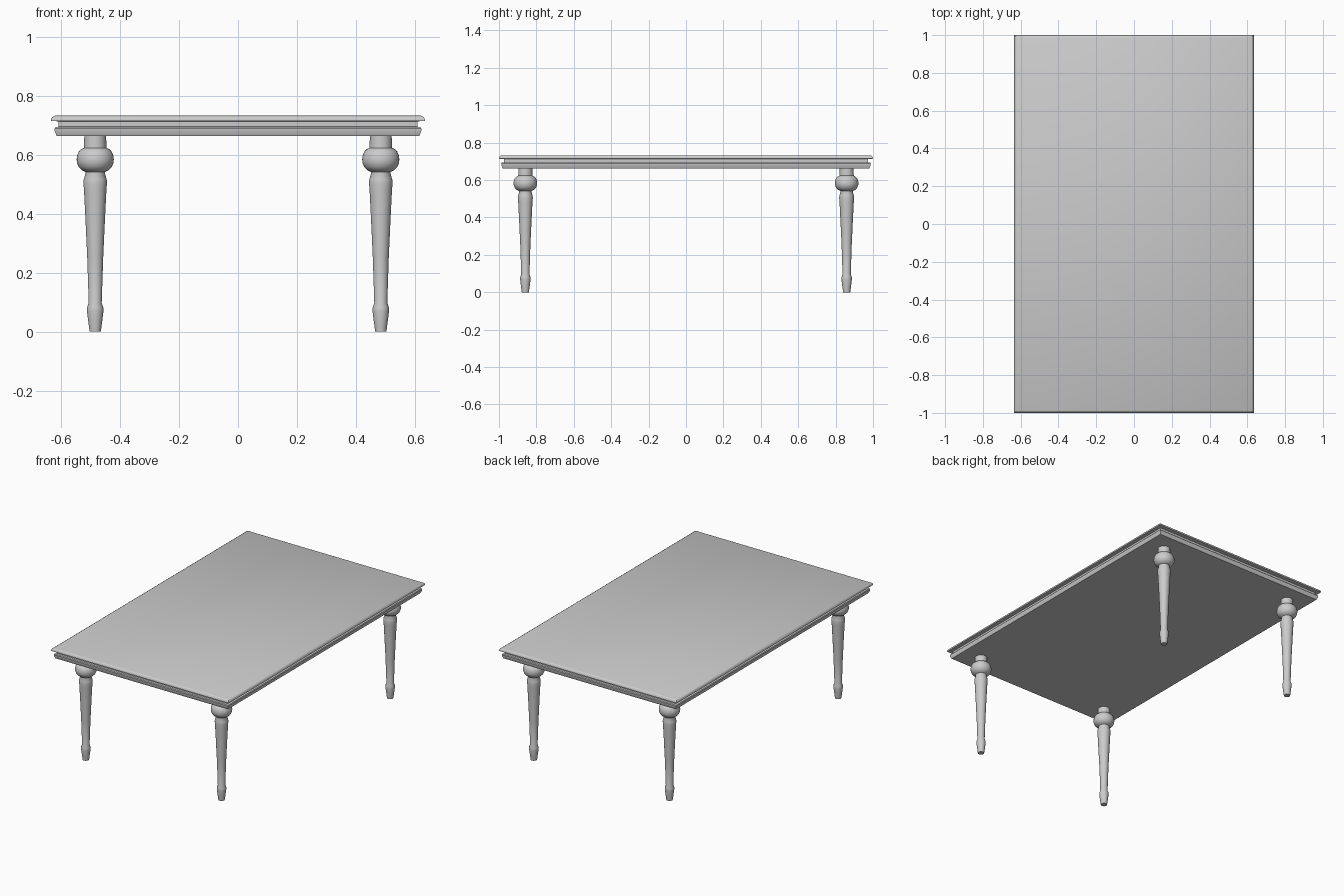
import bpy, bmesh
from math import cos, sin, pi

if "Cube" in bpy.data.objects:
    bpy.data.objects.remove(bpy.data.objects["Cube"])


def make_object(name, bm, angle):
    bmesh.ops.recalc_face_normals(bm, faces=bm.faces[:])
    mesh = bpy.data.meshes.new(name)
    bm.to_mesh(mesh)
    bm.free()
    obj = bpy.data.objects.new(name, mesh)
    bpy.context.collection.objects.link(obj)
    bpy.ops.object.select_all(action='DESELECT')
    obj.select_set(True)
    bpy.context.view_layer.objects.active = obj
    bpy.ops.object.shade_smooth_by_angle(angle=angle)
    return obj


def loft(rings):
    """Bridge closed rings of points and cap both ends."""
    bm = bmesh.new()
    loops = [[bm.verts.new(p) for p in ring] for ring in rings]
    n = len(loops[0])
    for a, b in zip(loops, loops[1:]):
        for i in range(n):
            j = (i + 1) % n
            bm.faces.new((a[i], a[j], b[j], b[i]))
    bm.faces.new(loops[0])
    bm.faces.new(loops[-1])
    return bm


# Tabletop: moulded edge profile (inset from outer edge, height) around a rectangle
HALF_X, HALF_Y = 0.634, 1.0
edge = [(0.020, 0.663), (0.013, 0.678), (0.012, 0.688), (0.015, 0.693),
        (0.026, 0.695), (0.026, 0.713), (0.000, 0.714), (0.000, 0.720),
        (0.004, 0.727), (0.013, 0.732)]
rings = []
for inset, z in edge:
    x, y = HALF_X - inset, HALF_Y - inset
    rings.append([(-x, -y, z), (x, -y, z), (x, y, z), (-x, y, z)])
make_object("tabletop", loft(rings), 0.6)

# Turned legs: lathe profile (radius, height)
profile = [(0.019, 0.0), (0.023, 0.03), (0.028, 0.070), (0.0275, 0.082),
           (0.022, 0.098), (0.027, 0.25), (0.033, 0.38), (0.038, 0.48),
           (0.040, 0.505), (0.039, 0.515), (0.033, 0.537), (0.034, 0.542),
           (0.046, 0.548), (0.056, 0.558), (0.0615, 0.571), (0.063, 0.583),
           (0.0615, 0.597), (0.056, 0.610), (0.047, 0.619), (0.038, 0.623),
           (0.037, 0.664)]
SIDES = 32
for side_y, row in ((-1, "front"), (1, "back")):
    for side_x, side in ((-1, "left"), (1, "right")):
        rings = [[(r * cos(2 * pi * i / SIDES), r * sin(2 * pi * i / SIDES), z)
                  for i in range(SIDES)] for r, z in profile]
        leg = make_object(f"{row}_{side}_leg", loft(rings), 0.8)
        leg.location = (side_x * 0.484, side_y * 0.859, 0)
